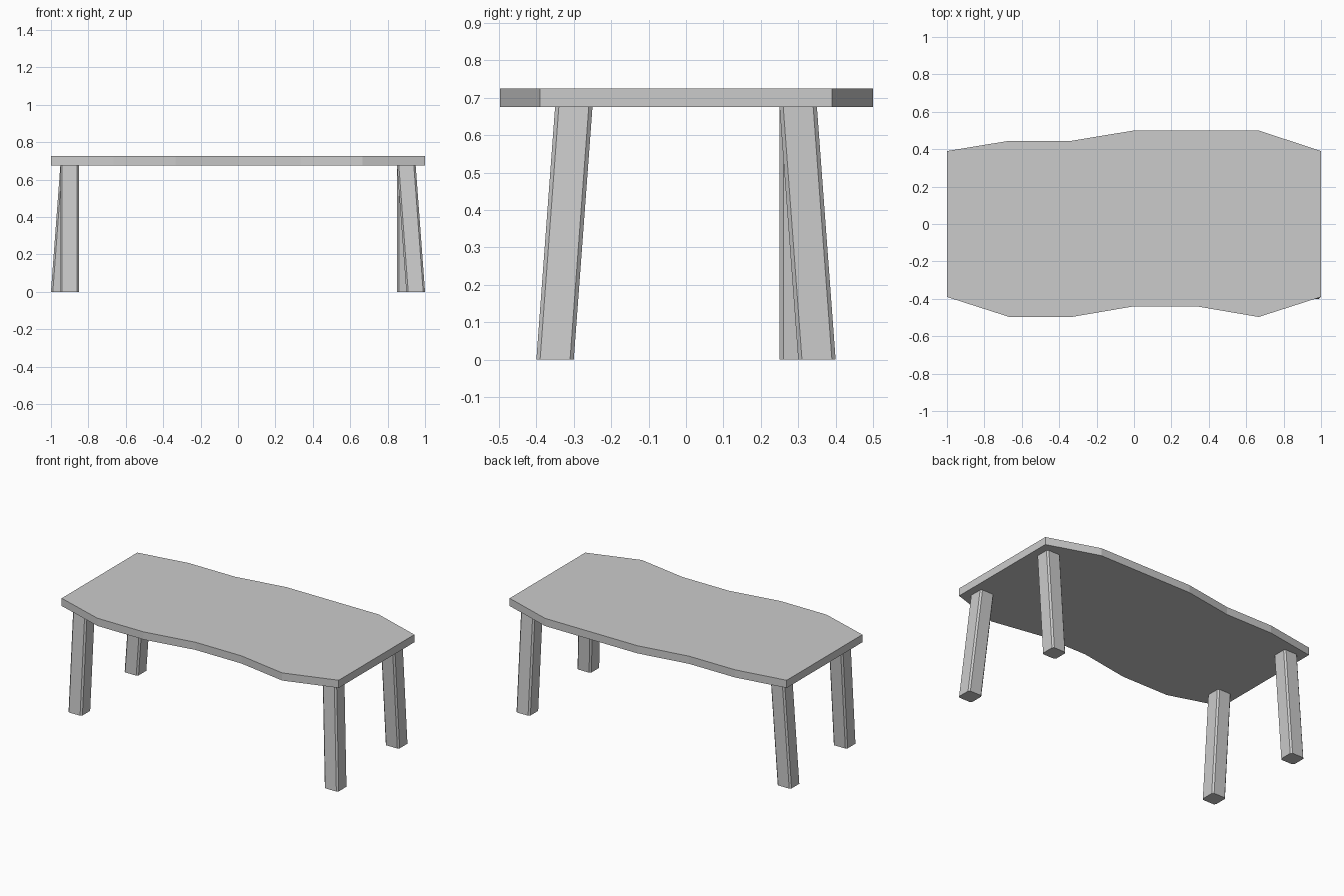
import bpy, bmesh
from mathutils import Vector

if "Cube" in bpy.data.objects:
    bpy.data.objects.remove(bpy.data.objects["Cube"])

TOP, UNDER = 0.725, 0.675


def loft(name, lower, upper, z0, z1):
    """Closed prism between two matching outlines (counter-clockwise)."""
    bm = bmesh.new()
    a = [bm.verts.new((x, y, z0)) for x, y in lower]
    b = [bm.verts.new((x, y, z1)) for x, y in upper]
    n = len(a)
    bm.faces.new(a[::-1])
    bm.faces.new(b)
    for i in range(n):
        j = (i + 1) % n
        bm.faces.new((a[i], a[j], b[j], b[i]))
    mesh = bpy.data.meshes.new(name)
    bm.to_mesh(mesh)
    bm.free()
    obj = bpy.data.objects.new(name, mesh)
    bpy.context.collection.objects.link(obj)
    return obj


def chamfered_square(cx, cy, h=0.05, c=0.01):
    k = h - c
    pts = [(h, -k), (h, k), (k, h), (-k, h), (-h, k), (-h, -k), (-k, -h), (k, -h)]
    return [(cx + x, cy + y) for x, y in pts]


# Wavy-edged slab: depth of each long edge at seven even stations
front = [-0.39, -0.497, -0.497, -0.44, -0.44, -0.497, -0.39]
back = [0.39, 0.445, 0.445, 0.5, 0.5, 0.5, 0.39]
xs = [-1 + i / 3 for i in range(7)]
outline = list(zip(xs, front)) + list(zip(xs, back))[::-1]
loft("table_top", outline, outline, UNDER, TOP)

# Legs: top centre at (+-0.9, +-0.3), each foot splayed differently
legs = {
    "front_left_leg": (-1, -1, 0, 0.05),
    "front_right_leg": (1, -1, 0.05, 0.05),
    "back_left_leg": (-1, 1, 0.05, 0),
    "back_right_leg": (1, 1, 0, 0.05),
}
for name, (sx, sy, dx, dy) in legs.items():
    foot = chamfered_square(sx * (0.9 + dx), sy * (0.3 + dy))
    head = chamfered_square(sx * 0.9, sy * 0.3)
    loft(name, foot, head, 0, UNDER)
